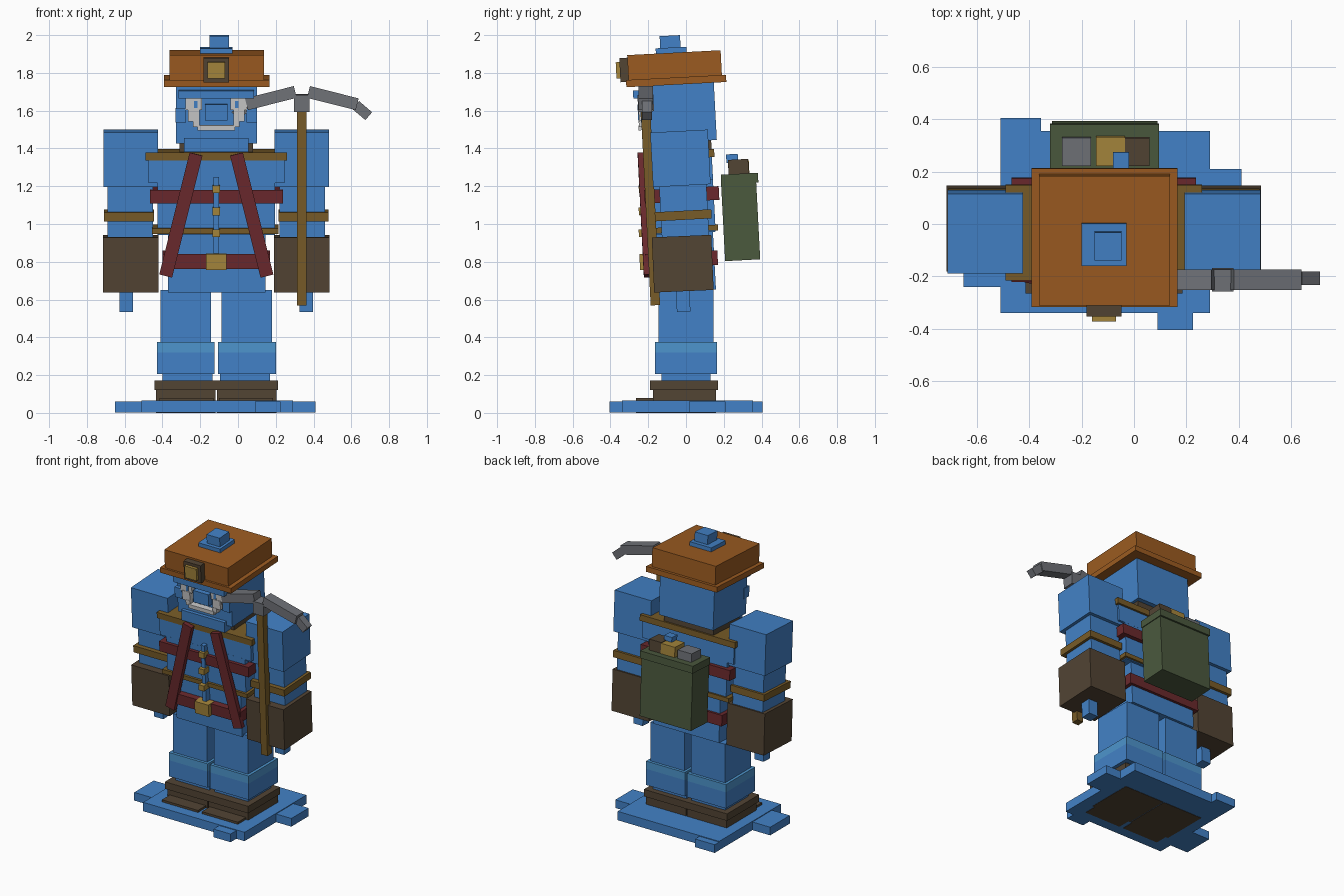
import bpy, bmesh, math
from mathutils import Vector, Matrix

C = -0.115          # body's centre line in x
LEAN = 3.0          # forward lean of the upper body, degrees


def mat(name, rgb):
    m = bpy.data.materials.new(name)
    m.diffuse_color = (*rgb, 1)
    return m


BLUE = mat("blue", (0.055, 0.222, 0.57))
LIGHT = mat("light_blue", (0.075, 0.30, 0.61))
ORANGE = mat("orange", (0.33, 0.105, 0.015))
BROWN = mat("dark_brown", (0.085, 0.058, 0.034))
RED = mat("dark_red", (0.145, 0.022, 0.026))
TAN = mat("tan_leather", (0.19, 0.107, 0.021))
GOLD = mat("gold", (0.38, 0.24, 0.045))
GREEN = mat("moss_green", (0.07, 0.10, 0.048))
GREY = mat("steel_grey", (0.16, 0.168, 0.187))
WHITE = mat("pale_grey", (0.58, 0.58, 0.58))


def make(name, matrix, m):
    me = bpy.data.meshes.new(name)
    bm = bmesh.new()
    bmesh.ops.create_cube(bm, size=1, matrix=matrix)
    bm.to_mesh(me)
    bm.free()
    me.materials.append(m)
    ob = bpy.data.objects.new(name, me)
    bpy.context.collection.objects.link(ob)
    return ob


def box(name, x, y, z, m, lean=LEAN):
    """Box from (min, max) ranges, leaned about its own centre."""
    c = Vector([(a + b) / 2 for a, b in (x, y, z)])
    s = [b - a for a, b in (x, y, z)]
    return make(name, Matrix.Translation(c) @ Matrix.Rotation(math.radians(lean), 4, 'X')
                @ Matrix.Diagonal((*s, 1)), m)


def pair(name, off, y, z, m, lean=LEAN):
    """Two boxes mirrored about the body's centre line; off = (inner, outer)."""
    box(name + "_left", (C - off[1], C - off[0]), y, z, m, lean)
    box(name + "_right", (C + off[0], C + off[1]), y, z, m, lean)


def beam(name, p, q, w, d, m):
    """Bar from p to q, w wide across and d deep in y."""
    p, q = Vector(p), Vector(q)
    zv = (q - p).normalized()
    xv = Vector((0, 1, 0)).cross(zv).normalized()
    yv = zv.cross(xv)
    r = Matrix((xv, yv, zv)).transposed().to_4x4()
    return make(name, Matrix.Translation((p + q) / 2) @ r
                @ Matrix.Diagonal((w, d, (q - p).length, 1)), m)


# Base
box("base_plate", (-0.51, 0.29), (-0.34, 0.355), (0.002, 0.065), BLUE, 0)
box("base_tab_back", (-0.51, -0.355), (0.2, 0.405), (0.002, 0.06), BLUE, 0)
box("base_tab_right", (0.2, 0.41), (0.015, 0.21), (0.002, 0.06), BLUE, 0)
box("base_tab_left", (-0.65, -0.4), (-0.24, -0.02), (0.002, 0.06), BLUE, 0)
box("base_tab_front", (0.09, 0.225), (-0.405, -0.2), (0.002, 0.06), BLUE, 0)

# Boots and legs
pair("boot", (0.003, 0.318), (-0.175, 0.16), (0, 0.125), BROWN, 0)
pair("boot_toe", (0.015, 0.30), (-0.265, -0.1), (0, 0.08), BROWN, 0)
pair("boot_cuff", (0.0, 0.328), (-0.19, 0.17), (0.122, 0.172), BROWN, 0)
pair("shin", (0.02, 0.285), (-0.13, 0.13), (0.16, 0.22), BLUE, 0)
pair("trouser_cuff", (0.009, 0.315), (-0.165, 0.165), (0.205, 0.32), BLUE, 0)
pair("trouser_band", (0.009, 0.315), (-0.165, 0.165), (0.32, 0.375), LIGHT, 0)
pair("leg", (0.027, 0.295), (-0.145, 0.145), (0.37, 0.65), BLUE, 0)

# Torso
box("hips", (-0.37, 0.145), (-0.17, 0.15), (0.645, 0.98), BLUE)
box("belly", (-0.425, 0.195), (-0.195, 0.15), (0.95, 1.23), BLUE)
box("chest", (-0.475, 0.245), (-0.205, 0.14), (1.225, 1.355), BLUE)
box("waist_cord", (-0.455, 0.215), (-0.205, 0.17), (0.957, 0.987), TAN)
box("collar_strap", (-0.49, 0.26), (-0.215, 0.15), (1.345, 1.387), TAN)
box("chest_strap", (C - 0.352, C + 0.352), (-0.22, 0.175), (1.118, 1.19), RED)
box("belt", (C - 0.285, C + 0.285), (-0.215, 0.168), (0.773, 0.85), RED)
box("collar", (C - 0.195, C + 0.195), (-0.16, 0.135), (1.37, 1.435), BROWN)
box("placket", (C - 0.014, C + 0.014), (-0.225, -0.15), (0.84, 1.25), BLUE)
for i, z in enumerate((1.185, 1.068, 0.952)):
    box(f"button_{i}", (C - 0.021, C + 0.021), (-0.25, -0.18), (z - 0.02, z + 0.02), GOLD)
box("buckle", (C - 0.055, C + 0.055), (-0.245, -0.18), (0.757, 0.843), GOLD)
for side, s in (("left", -1), ("right", 1)):
    beam("suspender_" + side, (C + s * 0.107, -0.24, 1.37), (C + s * 0.268, -0.207, 0.725),
         0.07, 0.032, RED)

# Arms
pair("shoulder", (0.308, 0.597), (-0.182, 0.123), (1.203, 1.492), BLUE)
pair("forearm", (0.335, 0.575), (-0.135, 0.115), (0.92, 1.22), BLUE)
pair("arm_strap", (0.33, 0.595), (-0.165, 0.135), (1.022, 1.07), TAN)
pair("glove", (0.305, 0.6), (-0.175, 0.14), (0.644, 0.936), BROWN, 2.5)
pair("hand", (0.44, 0.512), (-0.052, 0.02), (0.535, 0.68), BLUE)

# Head and face
box("head", (C - 0.213, C + 0.215), (-0.215, 0.155), (1.435, 1.75), BLUE)
box("chin", (C - 0.17, C + 0.17), (-0.23, -0.05), (1.385, 1.46), BLUE)
box("brow", (C - 0.2, C + 0.2), (-0.28, -0.18), (1.667, 1.708), BLUE)
box("nose", (C - 0.06, C + 0.06), (-0.255, -0.2), (1.55, 1.635), BLUE)
pair("cheek", (0.16, 0.216), (-0.24, -0.18), (1.54, 1.612), BLUE)
pair("whisker_upper", (0.075, 0.163), (-0.25, -0.2), (1.605, 1.667), WHITE)
pair("whisker_middle", (0.09, 0.15), (-0.25, -0.2), (1.545, 1.61), WHITE)
pair("whisker_lower", (0.09, 0.122), (-0.25, -0.2), (1.515, 1.55), WHITE)
box("moustache", (C - 0.1, C + 0.1), (-0.252, -0.2), (1.497, 1.524), WHITE)
pair("eye", (0.1, 0.118), (-0.254, -0.2), (1.615, 1.652), BLUE)

# Hat with lamp
box("hat_brim", (-0.392, 0.167), (-0.317, 0.213), (1.738, 1.776), ORANGE)
box("hat_crown", (-0.363, 0.137), (-0.308, 0.187), (1.77, 1.907), ORANGE)
box("hat_knob_base", (-0.2, -0.028), (-0.16, 0.003), (1.895, 1.934), BLUE)
box("hat_knob", (-0.15, -0.047), (-0.138, -0.03), (1.925, 1.997), BLUE)
box("lamp_case", (C - 0.067, C + 0.067), (-0.35, -0.28), (1.752, 1.88), BROWN)
box("lamp_lens", (C - 0.046, C + 0.046), (-0.37, -0.3), (1.772, 1.858), GOLD)

# Backpack
box("backpack", (-0.313, 0.09), (0.196, 0.382), (0.808, 1.23), GREEN)
box("backpack_lid", (-0.32, 0.096), (0.186, 0.382), (1.215, 1.266), GREEN)
box("pack_stone", (-0.275, -0.165), (0.225, 0.332), (1.22, 1.325), GREY)
box("pack_lantern", (-0.145, -0.035), (0.225, 0.335), (1.22, 1.338), GOLD)
box("pack_roll", (-0.035, 0.06), (0.225, 0.332), (1.22, 1.342), BROWN)
box("pack_lantern_top", (-0.08, -0.02), (0.213, 0.275), (1.325, 1.37), BLUE)

# Pickaxe
PX, PY = 0.338, -0.213
beam("pick_handle", (PX, -0.162, 0.57), (PX, -0.215, 1.62), 0.05, 0.05, TAN)
box("pick_socket", (PX - 0.041, PX + 0.041), (PY - 0.042, PY + 0.042), (1.595, 1.685), GREY)
for side, s in (("left", -1), ("right", 1)):
    beam("pick_arm_" + side, (PX + s * 0.035, PY, 1.699), (PX + s * 0.293, PY, 1.634),
         0.064, 0.078, GREY)
    beam("pick_tip_" + side, (PX + s * 0.285, PY + 0.006, 1.63), (PX + s * 0.354, PY + 0.006, 1.571),
         0.055, 0.052, GREY)
